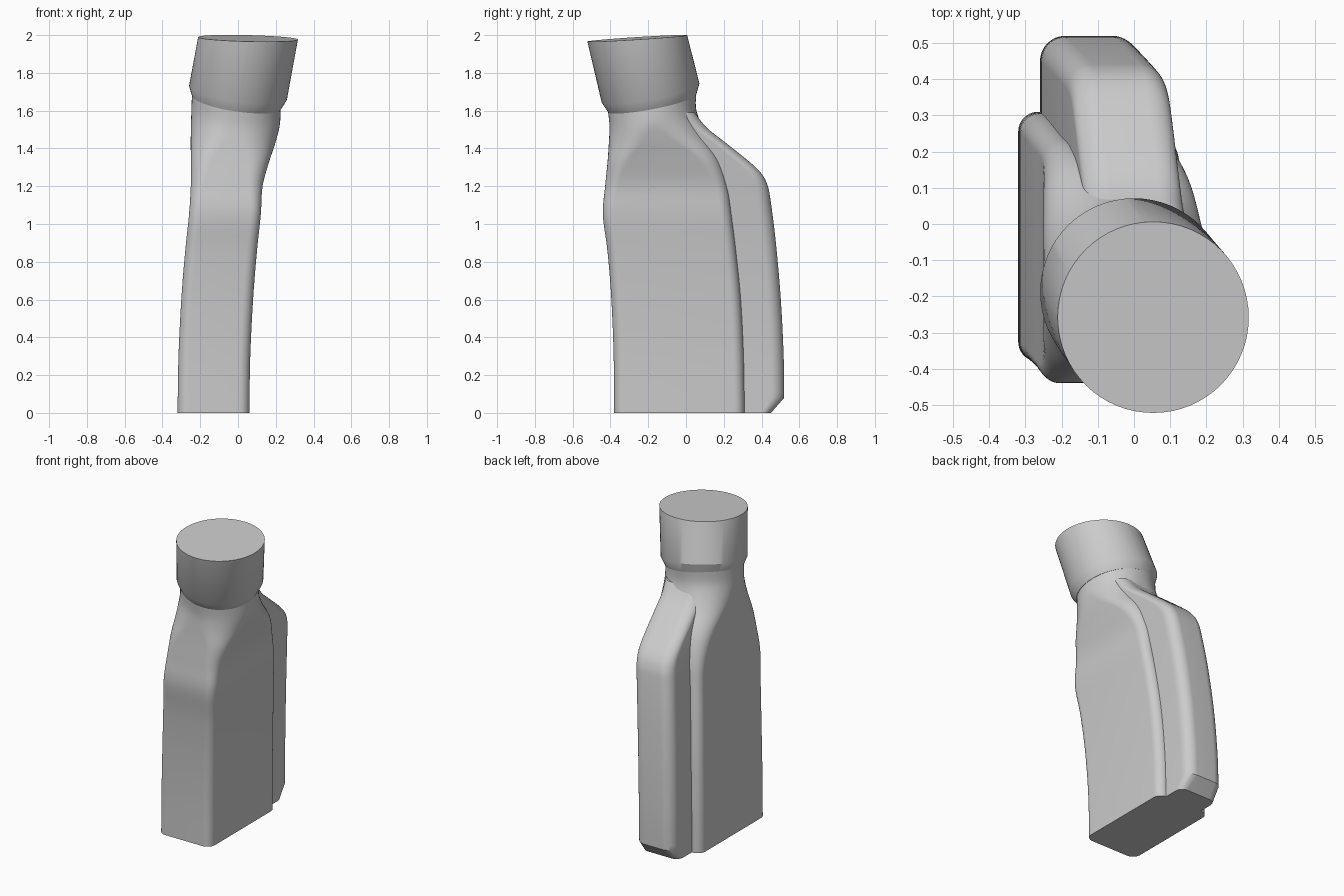
import bpy
import bmesh
from math import cos, sin, pi

cube = bpy.data.objects.get("Cube")
if cube:
    bpy.data.objects.remove(cube, do_unlink=True)

grey = bpy.data.materials.new("plain grey")
grey.use_nodes = True
GREY = (0.6, 0.6, 0.6, 1)
grey.diffuse_color = GREY
grey.node_tree.nodes["Principled BSDF"].inputs["Base Color"].default_value = GREY

CORNER_STEPS = 16


def ring(x0, x1, y0, y1, radius, z, slope_x=0, slope_y=0):
    """Rounded rectangle; a full radius gives a circle. Slopes tilt it."""
    cx, cy = (x0 + x1) / 2, (y0 + y1) / 2
    radius = min(radius, (x1 - x0) / 2 - 0.001, (y1 - y0) / 2 - 0.001)
    corners = [(x1 - radius, y1 - radius), (x0 + radius, y1 - radius),
               (x0 + radius, y0 + radius), (x1 - radius, y0 + radius)]
    points = []
    for quarter, (ox, oy) in enumerate(corners):
        for i in range(CORNER_STEPS + 1):
            a = (quarter + i / CORNER_STEPS) * pi / 2
            x, y = ox + radius * cos(a), oy + radius * sin(a)
            points.append((x, y, z + slope_x * (x - cx) + slope_y * (y - cy)))
    return points


def circle(cx, cy, radius, z, slope_x, slope_y):
    return (cx - radius, cx + radius, cy - radius, cy + radius,
            radius, z, slope_x, slope_y)


def smooth_keys(keys, steps=5):
    """Catmull-Rom interpolation between section settings."""
    out = []
    for i in range(len(keys) - 1):
        a, b = keys[max(i - 1, 0)], keys[i]
        c, d = keys[i + 1], keys[min(i + 2, len(keys) - 1)]
        for s in range(steps):
            t = s / steps
            out.append(tuple(
                q + t / 2 * (r - p + t * (2 * p - 5 * q + 4 * r - w
                                          + t * (3 * (q - r) + w - p)))
                for p, q, r, w in zip(a, b, c, d)))
    return out + [keys[-1]]


def loft(name, sections):
    bm = bmesh.new()
    rings = [[bm.verts.new(p) for p in ring(*s)] for s in sections]
    n = len(rings[0])
    for low, high in zip(rings, rings[1:]):
        for i in range(n):
            j = (i + 1) % n
            bm.faces.new((low[i], low[j], high[j], high[i]))
    bm.faces.new(rings[0][::-1])
    bm.faces.new(rings[-1])
    bmesh.ops.recalc_face_normals(bm, faces=bm.faces[:])
    mesh = bpy.data.meshes.new(name)
    bm.to_mesh(mesh)
    bm.free()
    mesh.materials.append(grey)
    obj = bpy.data.objects.new(name, mesh)
    bpy.context.collection.objects.link(obj)
    bpy.ops.object.select_all(action='DESELECT')
    obj.select_set(True)
    bpy.context.view_layer.objects.active = obj
    bpy.ops.object.shade_smooth_by_angle(angle=pi / 6)
    return obj


def bend(z):
    """Sideways lean of the lower body."""
    return 0.055 * z * z


# Main body: curved flat box blending into a round neck
body = [(-0.32 + bend(z), 0.06 + bend(z), front, back, 0.055, z, 0, 0)
        for z, front, back in [(0, -0.38, 0.31), (0.3, -0.383, 0.305),
                               (0.6, -0.395, 0.29), (0.85, -0.415, 0.265),
                               (1.05, -0.44, 0.24)]]
body += [(-0.25, 0.13, -0.428, 0.22, 0.07, 1.2, 0, 0),
         (-0.25, 0.165, -0.415, 0.175, 0.11, 1.34, -0.02, 0.03),
         (-0.25, 0.20, -0.408, 0.10, 0.18, 1.46, -0.07, 0.1),
         (-0.247, 0.222, -0.405, 0.055, 0.22, 1.56, -0.12, 0.17),
         circle(-0.01, -0.18, 0.234, 1.65, -0.14, 0.19)]
loft("main_body", smooth_keys(body))

# Rear rib: rounded spine with a sloped shoulder and chamfered foot
spine = [(0.08, 0.52), (0.3, 0.517), (0.6, 0.502), (0.9, 0.476), (1.13, 0.447),
         (1.21, 0.43), (1.27, 0.397), (1.33, 0.335), (1.43, 0.21),
         (1.51, 0.11), (1.59, 0.045)]
rib = [(-0.26 + bend(z), 0.01 + bend(z), -0.12, back, 0.07, z)
       for z, back in spine]
foot = (-0.26, 0.01, -0.12, 0.45, 0.05, 0)
loft("rear_rib", [foot] + smooth_keys(rib))

# Collar: tilted cylinder with a bevelled lip and a flatter cut top
loft("neck_collar", [circle(-0.008, -0.18, 0.234, 1.64, -0.14, 0.19),
                     circle(0.0, -0.188, 0.259, 1.695, -0.14, 0.19),
                     circle(0.053, -0.258, 0.264, 1.983, -0.025, 0.064)])
